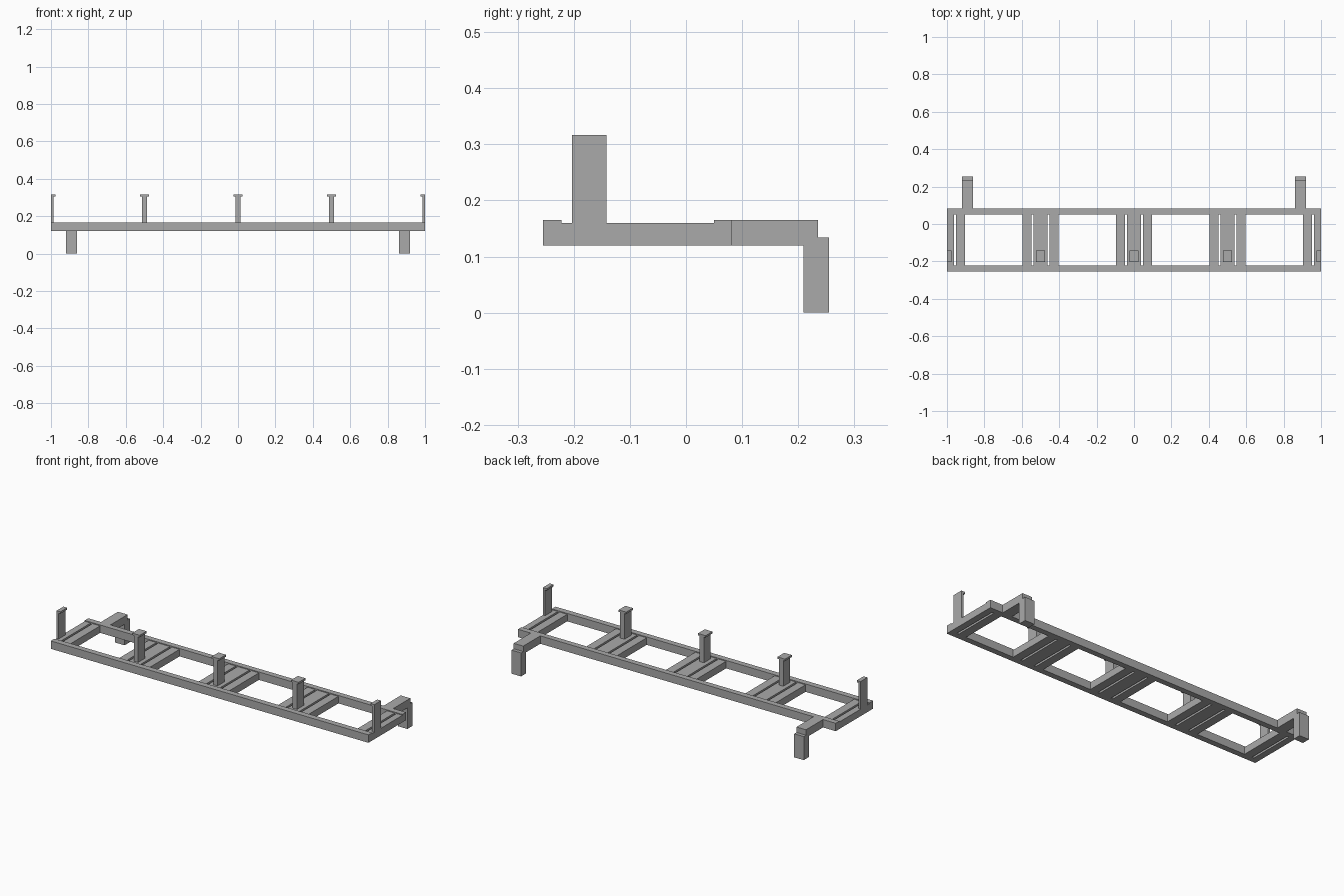
import bpy
import bmesh
from mathutils import Matrix, Vector

cube = bpy.data.objects.get("Cube")
if cube:
    bpy.data.objects.remove(cube, do_unlink=True)

grey = bpy.data.materials.new("steel grey")
grey.use_nodes = True
colour = (0.4, 0.4, 0.4, 1.0)
grey.diffuse_color = colour
grey.node_tree.nodes["Principled BSDF"].inputs["Base Color"].default_value = colour


def add_part(name, boxes):
    """One object made of boxes, each given as x, y and z ranges."""
    bm = bmesh.new()
    for ranges in boxes:
        low, high = (Vector(corner) for corner in zip(*ranges))
        place = Matrix.Translation((low + high) / 2) @ Matrix.Diagonal((*(high - low), 1))
        bmesh.ops.create_cube(bm, size=1, matrix=place)
    mesh = bpy.data.meshes.new(name)
    bm.to_mesh(mesh)
    bm.free()
    mesh.materials.append(grey)
    obj = bpy.data.objects.new(name, mesh)
    bpy.context.scene.collection.objects.link(obj)


def span(centre, half):
    """Range around a centre, trimmed to the ends of the frame."""
    return max(centre - half, -1), min(centre + half, 1)


BASE, BAR_TOP, RAIL_TOP = 0.12, 0.16, 0.165
CAP_BOTTOM, CAP_TOP = 0.306, 0.317
FRONT, BACK = (-0.255, -0.222), (0.05, 0.082)
POST_Y = (-0.203, -0.142)

# Long rails
add_part("front_rail", [((-1, 1), FRONT, (BASE, RAIL_TOP))])
add_part("back_rail", [((-1, 1), BACK, (BASE, RAIL_TOP))])

# Cross bars in groups, each carrying a capped post
for i in range(5):
    x = -1 + i * 0.5
    bars = [(span(x, 0.037), (FRONT[1], BACK[0]), (BASE, BAR_TOP))]
    for side in (-1, 1):
        centre = x + side * 0.073
        if abs(centre) < 1:
            bars.append((span(centre, 0.024), (FRONT[1], BACK[0]), (BASE, BAR_TOP)))
    add_part(f"cross_bars_{i + 1}", bars)
    add_part(f"post_{i + 1}", [(span(x, 0.0135), POST_Y, (BAR_TOP, CAP_BOTTOM))])
    add_part(f"post_cap_{i + 1}", [(span(x, 0.024), POST_Y, (CAP_BOTTOM, CAP_TOP))])

# Rear brackets: an arm and a hanging leg on each side
for name, x in (("right", -0.89), ("left", 0.89)):
    add_part(f"{name}_bracket_arm", [(span(x, 0.03), (BACK[1], 0.235), (BASE, RAIL_TOP))])
    add_part(f"{name}_bracket_leg", [(span(x, 0.03), (0.209, 0.255), (0, 0.134))])
